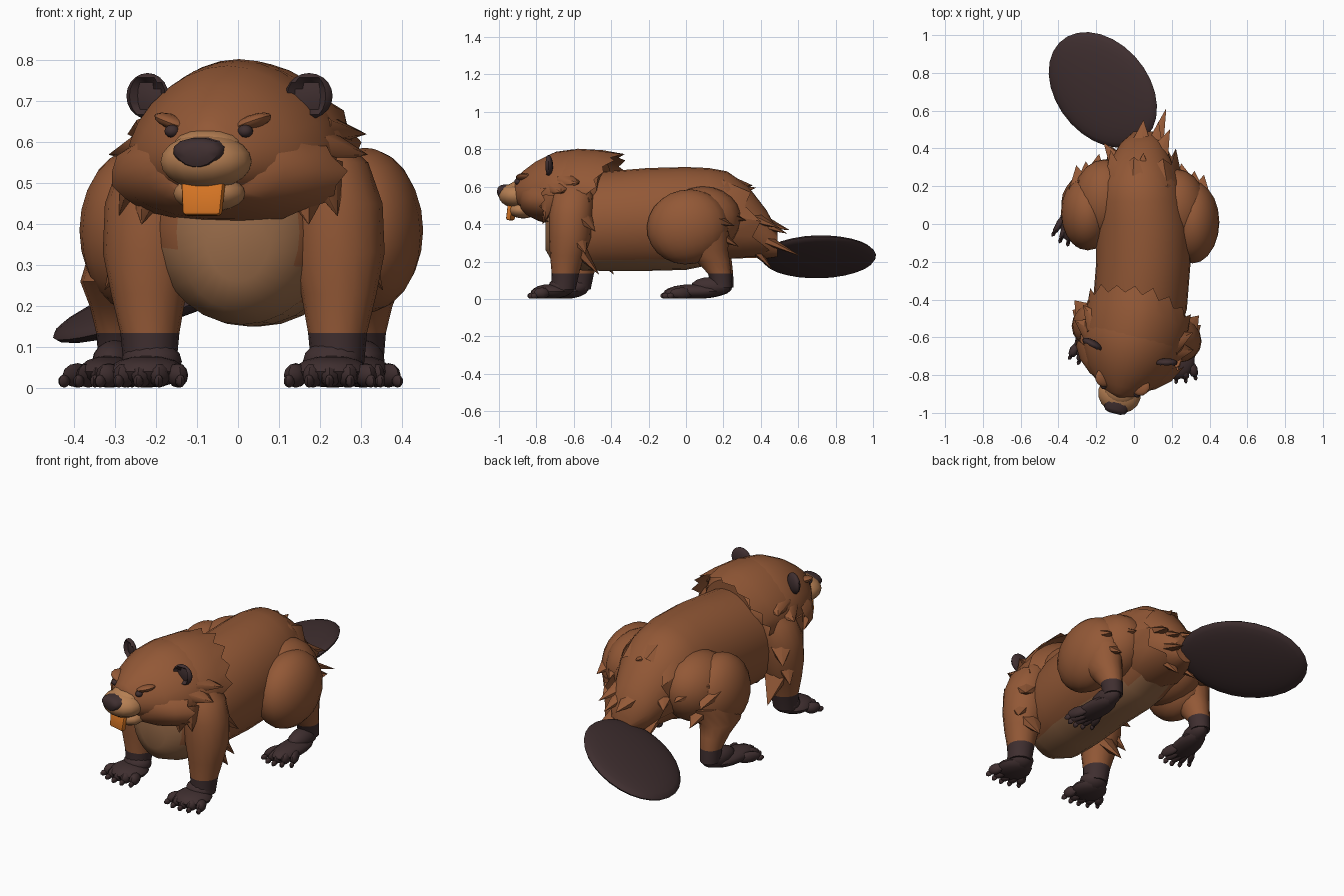
import bpy, bmesh, math
from mathutils import Matrix, Vector

if "Cube" in bpy.data.objects:
    bpy.data.objects.remove(bpy.data.objects["Cube"])

def mat(name, rgb):
    m = bpy.data.materials.new(name)
    m.diffuse_color = (*rgb, 1)
    m.use_nodes = True
    m.node_tree.nodes["Principled BSDF"].inputs["Base Color"].default_value = m.diffuse_color
    return m

BROWN = mat("brown_fur", (0.29, 0.098, 0.037))
TAN = mat("tan_muzzle", (0.46, 0.21, 0.085))
BELLY = mat("belly_fur", (0.32, 0.15, 0.068))
DARK = mat("dark_skin", (0.050, 0.028, 0.029))
ORANGE = mat("orange_tooth", (0.68, 0.18, 0.018))
HEAD = Matrix.Translation((0.01, -0.55, 0)) @ Matrix.Rotation(math.radians(-14), 4, 'Z')
I = Matrix.Identity(4)

def finish(name, bm, mats, xf=I, angle=40, rule=None):
    bm.transform(xf)
    bmesh.ops.recalc_face_normals(bm, faces=bm.faces)
    if rule:
        for f in bm.faces:
            f.material_index = rule(f.calc_center_median(), f.normal)
    me = bpy.data.meshes.new(name)
    bm.to_mesh(me)
    bm.free()
    for m in mats:
        me.materials.append(m)
    ob = bpy.data.objects.new(name, me)
    bpy.context.collection.objects.link(ob)
    bpy.ops.object.select_all(action='DESELECT')
    ob.select_set(True)
    bpy.context.view_layer.objects.active = ob
    bpy.ops.object.shade_smooth_by_angle(angle=math.radians(angle))
    return ob

def loft(name, rings, mats, axis='Y', n=20, zig=None, xf=I, rule=None, pear=0):
    """Skin elliptical rings (cx, cy, cz, a, b, shear); zig = (push, flare) makes a jagged last edge,
    pear widens the lower half of each ring."""
    bm = bmesh.new()
    rows = []
    for k, r in enumerate(rings):
        cx, cy, cz, a, b = r[:5]
        shear = r[5] if len(r) > 5 else 0
        row = []
        for i in range(n):
            t = 2 * math.pi * i / n
            push, s = 0, 1
            if zig and k == len(rings) - 1:
                if i % 2 == 0:
                    push, s = zig[0] * (1 + 0.3 * math.sin(i * 2.3)), zig[1]
                else:
                    push = -zig[0] * 0.3
            u, v = a * s * math.cos(t) * (1 - pear * math.sin(t)), b * s * math.sin(t)
            row.append(bm.verts.new((cx + u, cy + push + shear * v, cz + v) if axis == 'Y'
                                    else (cx + u, cy + v, cz)))
        rows.append(row)
    for p, q in zip(rows, rows[1:]):
        for i in range(n):
            j = (i + 1) % n
            bm.faces.new((p[i], p[j], q[j], q[i]))
    bm.faces.new(rows[0])
    if not zig:
        bm.faces.new(rows[-1])
    return finish(name, bm, mats, xf, rule=rule)

def ball(bm, c, r, rot=I, u=16, v=10):
    bmesh.ops.create_uvsphere(bm, u_segments=u, v_segments=v, radius=1,
                              matrix=Matrix.Translation(c) @ rot @ Matrix.Diagonal((*r, 1)))

def blob(name, c, r, m, rot=I, xf=I, u=16, v=10):
    bm = bmesh.new()
    ball(bm, c, r, rot, u, v)
    return finish(name, bm, [m], xf)

def tufts(name, items, xf=I, m=BROWN):
    """Pointed fur locks, each (root, tip, width)."""
    bm = bmesh.new()
    for root, tip, w in items:
        a, b = Vector(root), Vector(tip)
        d = b - a
        q = d.to_track_quat('Z', 'Y').to_matrix().to_4x4()
        bmesh.ops.create_cone(bm, cap_ends=True, segments=6, radius1=w, radius2=0.001, depth=d.length,
                              matrix=Matrix.Translation((a + b) / 2) @ q @ Matrix.Diagonal((1, 0.6, 1, 1)))
    return finish(name, bm, [m], xf, angle=65)

# Body with pale belly and chest
loft("body", [(.0, -.75, .38, .08, .12), (.0, -.71, .38, .15, .19), (.01, -.62, .40, .22, .245),
              (.03, -.45, .415, .25, .265), (.05, -.2, .425, .25, .275), (.05, 0, .43, .25, .275),
              (.04, .12, .44, .235, .26), (.035, .22, .45, .215, .232), (.035, .33, .42, .165, .185),
              (.045, .43, .345, .115, .13), (.06, .49, .295, .06, .07)], [BROWN, BELLY], n=28,
     rule=lambda c, nm: 1 if (c.z < .225 and c.y < .22) or
     (c.y < -.6 and abs(c.x) < .17 and c.z < .5) else 0)

# Jagged rump fur
loft("rump_fur", [(.04, .1, .45, .22, .22), (.04, .22, .447, .22, .238, -.1),
                  (.04, .35, .415, .175, .19, -.25)], [BROWN], n=14, zig=(.05, 1.04))
tufts("rump_locks", [((.04, .2, .565), (.05, .375, .595), .09), ((.10, .30, .46), (.19, .50, .38), .09),
                     ((.03, .34, .43), (.05, .55, .37), .10), ((-.05, .27, .42), (-.16, .43, .39), .08),
                     ((.10, .38, .34), (.17, .61, .23), .06), ((.07, .34, .30), (.08, .46, .16), .07),
                     ((-.03, .32, .32), (-.05, .45, .18), .07), ((.10, .36, .42), (.13, .54, .35), .07)])

# Flat paddle tail, swung to one side and tilted
d = Vector((-.68, .73, -.17)).normalized()
w = Vector((.73, .68, .38))
w = (w - d * w.dot(d)).normalized()
rot = Matrix((d, w, d.cross(w))).transposed().to_4x4()
blob("tail", (-.165, .71, .225), (.345, .262, .045), DARK, rot, u=28, v=14)

# Head: skull and cheeks, then a jagged mane
loft("head", [(0, -.38, .575, .05, .05), (0, -.36, .575, .085, .08), (0, -.32, .585, .135, .105),
              (0, -.25, .585, .20, .155), (0, -.15, .60, .245, .187), (0, -.05, .60, .265, .2),
              (0, .05, .60, .25, .19), (0, .12, .60, .18, .13)], [BROWN], n=24, xf=HEAD, pear=.2)
loft("mane", [(0, -.16, .60, .22, .175), (0, -.06, .60, .268, .203, .15), (0, .04, .60, .268, .195, .35),
              (-.01, .11, .60, .265, .172, .45)], [BROWN], n=28, zig=(.03, 1.04), xf=HEAD, pear=.22)
loft("cheek_ruff", [(0, -.32, .54, .12, .08), (0, -.29, .54, .18, .10), (0, -.23, .535, .25, .122),
                    (0, -.16, .53, .285, .125, .1)], [BROWN], n=22, zig=(.025, 1.05), xf=HEAD, pear=.08)
cheeks = []
for s in (-1, 1):
    cheeks += [((s * .19, -.13, .52), (s * .21, -.17, .40), .09), ((s * .23, -.12, .54), (s * .275, -.14, .42), .08),
               ((s * .22, -.07, .59), (s * .325, -.04, .57), .08), ((s * .20, -.03, .63), (s * .30, .05, .62), .08)]
tufts("cheek_locks", cheeks, HEAD)

# Muzzle, chin, nose and teeth
blob("muzzle", (0, -.362, .553), (.114, .1, .068), TAN, xf=HEAD)
blob("muzzle_bridge", (0, -.335, .59), (.088, .08, .045), TAN, xf=HEAD)
blob("chin", (0, -.33, .475), (.09, .075, .045), TAN, xf=HEAD)
loft("nose", [(0, -.40, .572, .064, .041), (0, -.445, .572, .062, .039), (0, -.460, .571, .052, .031),
              (0, -.467, .571, .03, .016)], [DARK], n=14, xf=HEAD, pear=-.2)
bm = bmesh.new()
bmesh.ops.create_cube(bm, size=1, matrix=Matrix.Translation((-.0, -.396, .463)) @
                      Matrix.Rotation(math.radians(-8), 4, 'X') @ Matrix.Diagonal((.104, .028, .085, 1)))
for v in bm.verts:
    v.co.x *= .92 if v.co.z < .46 else 1.04
bmesh.ops.bevel(bm, geom=bm.edges[:], offset=.009, segments=2, affect='EDGES', profile=.5)
finish("front_teeth", bm, [ORANGE], HEAD)

# Eyes, brows and ears
for s, side in ((-1, "left"), (1, "right")):
    blob(side + "_eye", (s * .092, -.337, .627), (.019, .02, .016), DARK, xf=HEAD, u=10, v=6)
    blob(side + "_brow", (s * .098, -.295, .648), (.052, .05, .018), BROWN,
         Matrix.Rotation(-s * math.radians(20), 4, 'Y'), HEAD, 12, 8)
    bm = bmesh.new()
    c = Vector((s * .203, -.14, .713))
    ball(bm, c, (.058, .024, .056), Matrix.Rotation(s * math.radians(14), 4, 'Z'))
    # hollow the front of the ear into a cup
    for v in bm.verts:
        if v.co.y < -.14 and math.hypot(v.co.x - c.x, v.co.z - c.z) < .042:
            v.co.y += .024
    finish(side + "_ear", bm, [DARK], HEAD)

# Webbed feet with blunt toes and small claws
def foot(name, x, y, turn, length, width):
    bm = bmesh.new()
    ball(bm, (0, -length * .42, .04), (width * .42, length * .5, .039), u=14, v=8)
    ball(bm, (0, -length * .15, .065), (width * .33, length * .34, .052), u=14, v=8)
    for i in range(5):
        o = (i - 2) / 2
        r = Matrix.Rotation(o * .35, 4, 'Z')
        c = Vector((o * width * .38, -length * (.74 - .1 * o * o), .031))
        ball(bm, c, (width * .115, length * .22, .03), r, 8, 6)
        tip = c + r @ Vector((0, -length * .2, 0))
        ball(bm, (tip.x, tip.y, .017), (.012, .022, .016), r, 6, 5)
    finish(name, bm, [DARK], Matrix.Translation((x, y, 0)) @ Matrix.Rotation(turn, 4, 'Z'))

# Legs: fur above, dark skin below the ankle
def ankle(c, nm):
    return 1 if c.z < .135 else 0

for s, side, x, y, turn in ((-1, "left", -.215, -.565, -.2), (1, "right", .243, -.645, -.05)):
    loft(side + "_front_leg", [(x - s * .05, y + .05, .62, .05, .07), (x - s * .025, y + .04, .55, .10, .11),
                               (x - s * .005, y + .03, .45, .115, .118), (x, y + .025, .33, .115, .113),
                               (x + s * .003, y + .01, .23, .092, .092), (x, y, .135, .072, .073),
                               (x, y - .01, .05, .064, .065)],
         [BROWN, DARK], 'Z', 16, rule=ankle)
    foot(side + "_front_foot", x - s * .01, y + .01, turn, .205, .225)
    tufts(side + "_elbow_locks", [((x, y + .06, .28), (x + s * .02, y + .18, .13), .08),
                                  ((x + s * .03, y + .05, .36), (x + s * .11, y + .11, .24), .08),
                                  ((x + s * .02, y + .07, .46), (x + s * .10, y + .16, .36), .09)])

for s, side, x, y, tx, turn in ((-1, "left", -.29, .19, -.245, -.2), (1, "right", .305, .18, .31, 0)):
    ty = .06 if s < 0 else .01
    lean = Matrix.Rotation(math.radians(12), 4, 'X')
    blob(side + "_thigh", (tx, ty, .385), (.142, .22 if s > 0 else .2, .2), BROWN, lean, u=20, v=12)
    blob(side + "_haunch", (tx - s * .09, ty + .06, .415), (.17, .225, .185), BROWN, lean, u=20, v=12)
    loft(side + "_hind_leg", [(tx, ty + .07, .36, .11, .15), (x, y - .08, .26, .095, .125),
                              (x, y - .035, .20, .072, .09), (x, y + .0, .135, .056, .062),
                              (x, y + .01, .06, .05, .055)], [BROWN, DARK], 'Z', 16, rule=ankle)
    foot(side + "_hind_foot", x, y, turn, .315, .165)
    tufts(side + "_thigh_locks", [((tx + s * .03, ty + .1, .44), (tx + s * .06, ty + .25, .39), .09),
                                  ((tx - s * .03, ty + .14, .46), (tx - s * .06, ty + .31, .42), .10),
                                  ((tx, ty + .12, .37), (tx + s * .01, ty + .27, .28), .09)])
